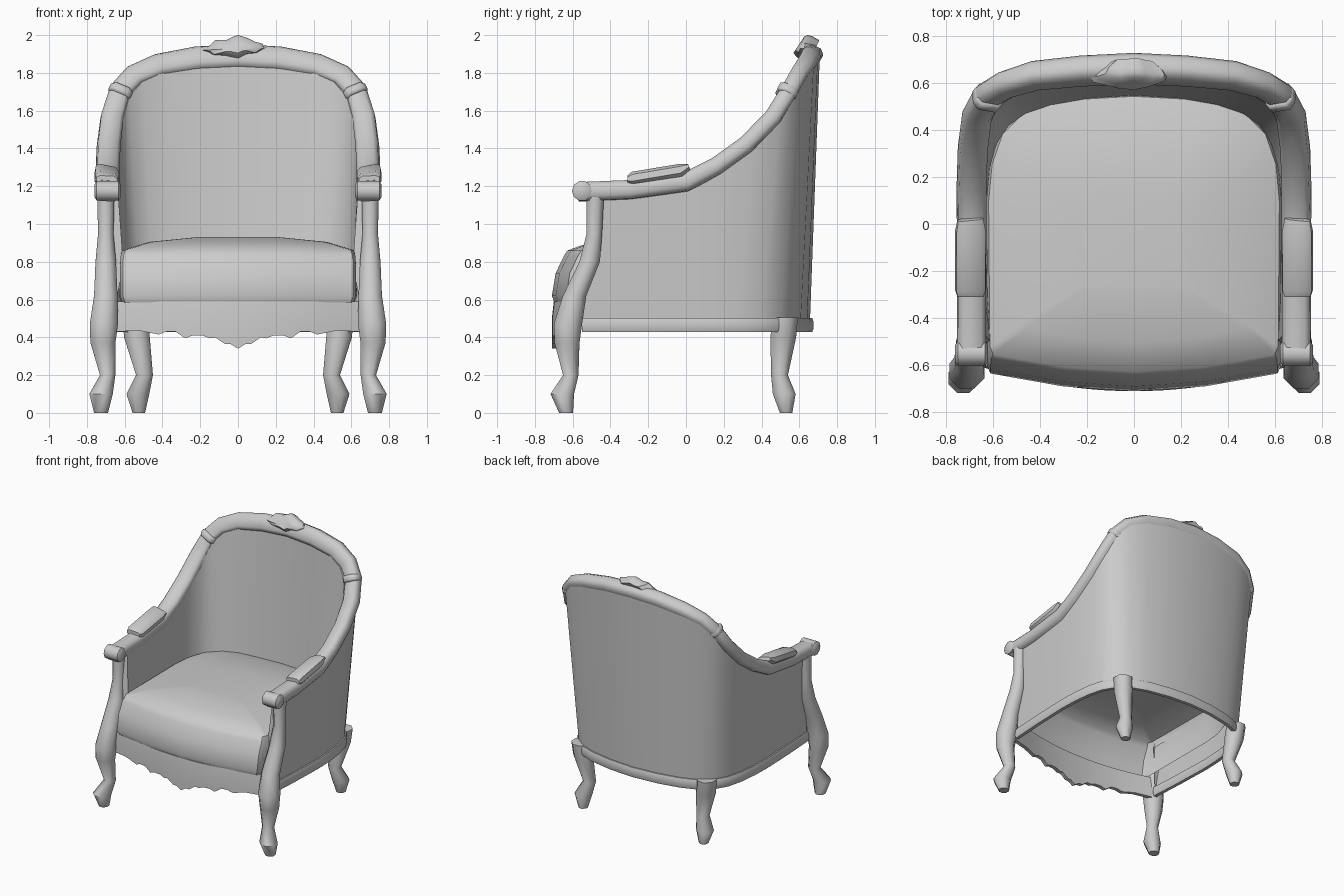
import bpy, bmesh, math
from mathutils import Vector

if "Cube" in bpy.data.objects:
    bpy.data.objects.remove(bpy.data.objects["Cube"])

grey = bpy.data.materials.new("light grey")
grey.diffuse_color = (0.6, 0.6, 0.6, 1)
grey.use_nodes = True
grey.node_tree.nodes["Principled BSDF"].inputs["Base Color"].default_value = grey.diffuse_color


def loft(name, rings, mirror=False, angle=40, closed=True, caps=(True, True)):
    """Skin rings of equal length; optionally close each ring and cap the ends."""
    bm = bmesh.new()
    vs = [[bm.verts.new(p) for p in r] for r in rings]
    n = len(rings[0])
    for a, b in zip(vs, vs[1:]):
        for i in range(n if closed else n - 1):
            j = (i + 1) % n
            bm.faces.new((a[i], a[j], b[j], b[i]))
    for ring, cap in ((vs[0], caps[0]), (vs[-1], caps[1])):
        if cap:
            bm.faces.new(ring)
    bmesh.ops.recalc_face_normals(bm, faces=bm.faces)
    me = bpy.data.meshes.new(name)
    bm.to_mesh(me)
    bm.free()
    me.materials.append(grey)
    ob = bpy.data.objects.new(name, me)
    bpy.context.collection.objects.link(ob)
    if mirror:
        ob.modifiers.new("mirror", 'MIRROR')
    bpy.ops.object.select_all(action='DESELECT')
    ob.select_set(True)
    bpy.context.view_layer.objects.active = ob
    bpy.ops.object.shade_smooth_by_angle(angle=math.radians(angle))
    return ob


SECTION = [(1, .5), (.65, 1), (-.65, 1), (-1, .5), (-1, -.5), (-.65, -1), (.65, -1), (1, -.5)]


def sweep(name, path, mirror=False):
    """Sweep a chamfered bar along (x, y, z, half width, half height) stations."""
    pts = [Vector(p[:3]) for p in path]
    rings = []
    for i, p in enumerate(pts):
        t = (pts[min(i + 1, len(pts) - 1)] - pts[max(i - 1, 0)]).normalized()
        out = p - Vector((0, .3, min(1.2, p.z)))
        out = (out - out.dot(t) * t).normalized()
        up = t.cross(out)
        w, h = path[i][3:]
        rings.append([p + out * w * a + up * h * b for a, b in SECTION])
    return loft(name, rings, mirror, 50)


def leg(name, stations):
    """Cabriole leg from (x, y, z, radius) stations, turned towards the corner."""
    rings = []
    for x, y, z, r in stations:
        rings.append([(x + r * math.cos(k * math.pi / 4 + .39) * 1.05,
                       y + r * math.sin(k * math.pi / 4 + .39) * 1.05, z) for k in range(8)])
    return loft(name, rings, True, 50)


def both(half):
    """Extend a right-hand path ending on x = 0 to the left side."""
    return half + [(-p[0],) + tuple(p[1:]) for p in half[-2::-1]]


# Carved arm and back rail
rail = both([(.69, -.57, 1.17, .06, .05), (.69, -.3, 1.18, .06, .05), (.69, 0, 1.22, .06, .05),
             (.69, .16, 1.30, .06, .045), (.685, .32, 1.415, .06, .045), (.667, .46, 1.56, .06, .045),
             (.625, .545, 1.70, .057, .045), (.55, .59, 1.78, .06, .045), (.42, .63, 1.835, .062, .05),
             (.22, .65, 1.87, .065, .052), (0, .66, 1.882, .066, .053)])
sweep("carved_rail", rail)

# Upholstered shell: outer wall to the base, inner panel down to the cushion
base = both([(.665, -.55), (.68, -.3), (.69, 0), (.685, .14), (.67, .28), (.64, .40),
             (.58, .5), (.5, .56), (.38, .605), (.2, .64), (0, .655)])
shell = []
for (x, y, z, w, h), (bx, by) in zip(rail, base):
    s = max(0, y / .66)
    y = max(y, -.47)
    shell.append([(bx, by, .45), (x * 1.03, y + .048 * s, z), (x * .92, y - .05 * s, z - .03 * s),
                  (bx * .915, by * .83 if by > 0 else max(by, -.5), .8)])
loft("upholstered_shell", shell, closed=False)

# Base rail around sides and back
sweep("base_rail", [(x, y, .465, .02, .038) for x, y in base])

# Scroll hand rests at the arm fronts
rings = []
for x, r in [(.62, .035), (.632, .054), (.748, .054), (.76, .035)]:
    rings.append([(x, -.55 + r * math.cos(k * math.pi / 5), 1.175 + r * math.sin(k * math.pi / 5))
                  for k in range(10)])
loft("scroll_hand_rest", rings, True)

# Padded arm tops
sweep("arm_pad", [(.695, -.31, 1.235, .055, .02), (.695, -.28, 1.235, .063, .036),
                  (.695, -.03, 1.275, .063, .036), (.695, .02, 1.295, .055, .015)], True)

# Collars where the arms meet the back
c, t = Vector((.622, .535, 1.695)), Vector((-.41, .44, .8))
sweep("rail_collar", [(*(c + t * d), w, w - .008) for d, w in
                      [(-.025, .055), (-.015, .063), (.015, .063), (.025, .055)]], True)

# Crest ornament, leaning back with the rail
outline = [(-.19, 1.92), (-.15, 1.945), (-.12, 1.975), (-.06, 1.975), (-.03, 1.99), (0, 2.0),
           (.05, 1.985), (.09, 1.965), (.13, 1.955), (.14, 1.93), (.10, 1.905), (.05, 1.9),
           (0, 1.875), (-.07, 1.89), (-.14, 1.895), (-.16, 1.91)]
loft("crest_ornament", [[(x * s, y + (z - 1.93) * .3, 1.93 + (z - 1.93) * s) for x, z in outline]
                        for y, s in [(.685, .6), (.65, .9), (.625, 1), (.605, .9), (.585, .45)]])

# Seat cushion, open below: bowed front, rounded back, crowned top
half = [(0, -.71), (.3, -.69), (.61, -.635), (.625, -.6), (.63, .1), (.615, .26),
        (.57, .39), (.47, .49), (.36, .535), (0, .555)]
plan = half + [(-x, y) for x, y in half[-2:0:-1]]
rings = []
for z, s, shift in [(.585, .98, 0), (.62, 1, 0), (.74, 1, .02), (.83, .995, .06),
                    (.86, .98, .07), (.905, .75, .05), (.93, .35, 0)]:
    rings.append([(x * s, -.08 + (y + .08) * s + (shift if y < -.5 else 0), z) for x, y in plan])
loft("seat_cushion", rings, caps=(False, True))

# Front apron with carved lower edge
edge = [(.66, .43), (.52, .435), (.42, .415), (.38, .43), (.33, .43), (.28, .395), (.24, .41),
        (.19, .41), (.15, .395), (.12, .40), (.07, .365), (.04, .365), (0, .34)]
rings = []
for x, z in both(edge):
    y = -.71 + .1 * (x / .64) ** 2
    rings.append([(x, y, z), (x, y, .5), (x, y + .01, .59), (x, y + .04, .59), (x, y + .03, z)])
loft("front_apron", rings)

# Legs
leg("front_leg", [(.70, -.48, 1.15, .047), (.70, -.485, .95, .042), (.70, -.51, .8, .056),
                  (.70, -.59, .62, .064), (.71, -.625, .47, .077), (.715, -.63, .37, .068),
                  (.69, -.61, .2, .042), (.725, -.655, .1, .064), (.725, -.635, 0, .038)])
leg("back_leg", [(.545, .525, .505, .07), (.535, .515, .4, .07), (.495, .495, .2, .046),
                 (.53, .52, .1, .062), (.525, .53, 0, .034)])
